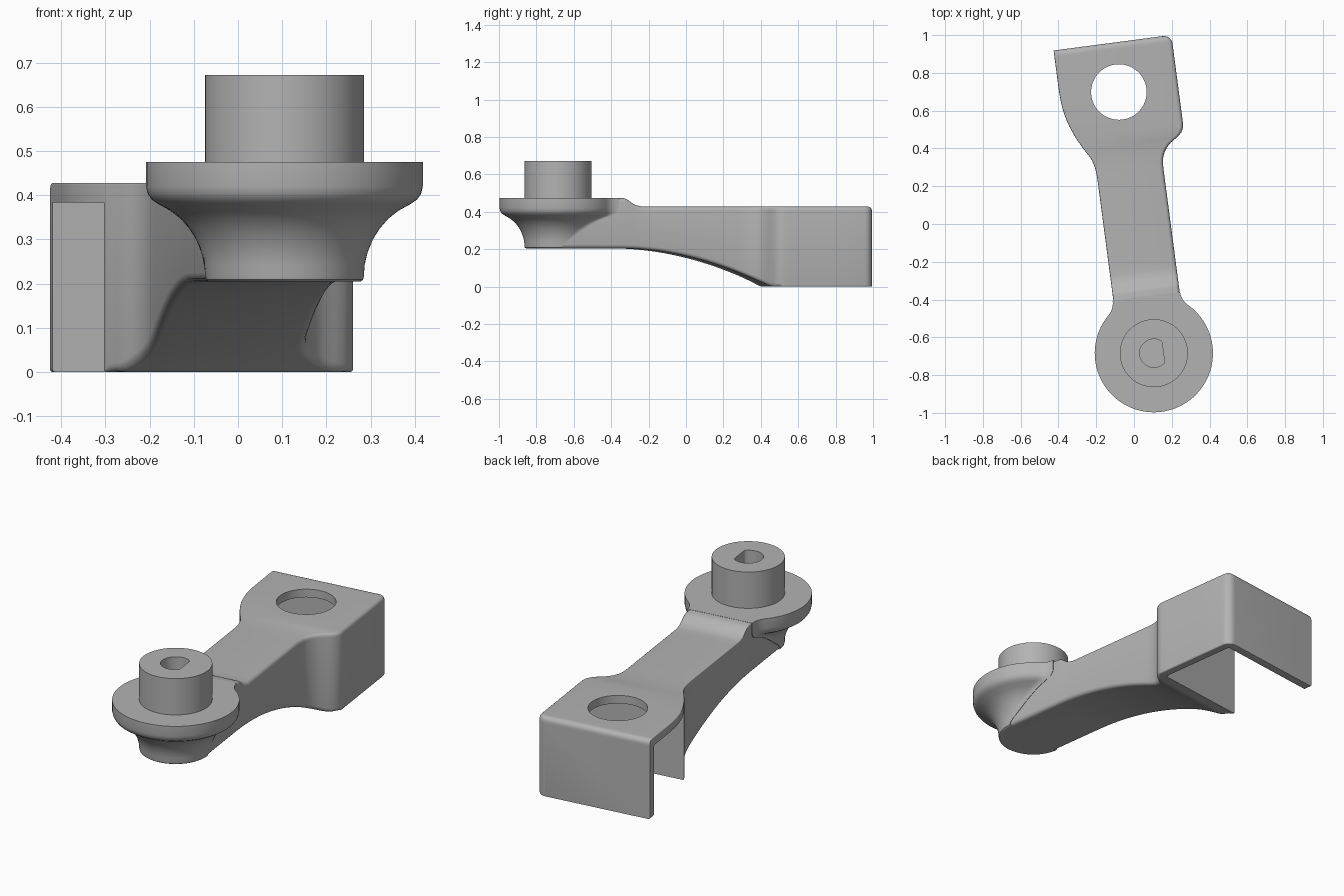
import bpy, bmesh, math
from mathutils import Matrix

if "Cube" in bpy.data.objects:
    bpy.data.objects.remove(bpy.data.objects["Cube"])

mat = bpy.data.materials.new("plain grey")
mat.diffuse_color = (0.45, 0.45, 0.45, 1)
mat.use_nodes = True
mat.node_tree.nodes["Principled BSDF"].inputs["Base Color"].default_value = mat.diffuse_color

# Lever frame: origin at the pivot, +y along the arm
PLACE = Matrix.Translation((0.105, -0.684, 0)) @ Matrix.Rotation(math.radians(7.5), 4, 'Z')
HALF = 0.18


def loft(name, rings):
    bm = bmesh.new()
    rows = [[bm.verts.new(p) for p in r] for r in rings]
    n = len(rows[0])
    for a, b in zip(rows, rows[1:]):
        for i in range(n):
            j = (i + 1) % n
            bm.faces.new((a[i], a[j], b[j], b[i]))
    bm.faces.new(rows[0][::-1])
    bm.faces.new(rows[-1])
    bmesh.ops.remove_doubles(bm, verts=bm.verts, dist=0.0002)
    bmesh.ops.dissolve_degenerate(bm, edges=bm.edges, dist=0.0001)
    bmesh.ops.recalc_face_normals(bm, faces=bm.faces)
    me = bpy.data.meshes.new(name)
    bm.to_mesh(me)
    bm.free()
    me.materials.append(mat)
    ob = bpy.data.objects.new(name, me)
    ob.matrix_world = PLACE
    bpy.context.collection.objects.link(ob)
    return ob


def prism(name, outline, z0, z1):
    return loft(name, [[(x, y, z) for x, y in outline] for z in (z0, z1)])


def circle(r, cx=0, cy=0, n=64):
    return [(cx + r * math.cos(i * math.tau / n), cy + r * math.sin(i * math.tau / n)) for i in range(n)]


def cut(target, cutter):
    m = target.modifiers.new("cut", 'BOOLEAN')
    m.operation = 'DIFFERENCE'
    m.solver = 'EXACT'
    m.object = cutter
    bpy.context.view_layer.objects.active = target
    bpy.ops.object.modifier_apply(modifier=m.name)
    bpy.data.objects.remove(cutter)


def smooth(ob):
    bpy.ops.object.select_all(action='DESELECT')
    ob.select_set(True)
    bpy.context.view_layer.objects.active = ob
    bpy.ops.object.shade_smooth_by_angle(angle=math.radians(32))


def curve(points, t):
    # monotone smooth interpolation through a few points
    if t <= points[0][0]:
        return points[0][1]
    d = [(b[1] - a[1]) / (b[0] - a[0]) for a, b in zip(points, points[1:])]
    m = [0] + [2 * p * q / (p + q) if p * q > 0 else 0 for p, q in zip(d, d[1:])] + [0]
    for i, (a, b) in enumerate(zip(points, points[1:])):
        if t <= b[0]:
            h = b[0] - a[0]
            s = (t - a[0]) / h
            return (a[1] * (1 + 2 * s) * (1 - s) ** 2 + m[i] * h * s * (1 - s) ** 2
                    + b[1] * s * s * (3 - 2 * s) + m[i + 1] * h * s * s * (s - 1))
    return points[-1][1]


# Arm and head: rounded sections along the lever
LEFT = [(0.94, -0.176), (1.0, -0.179), (1.055, -0.192), (1.12, -0.228), (1.205, -0.27),
        (1.29, -0.299), (1.38, -0.314), (1.46, -0.317)]
RIGHT = [(0.96, 0.178), (1.014, 0.183), (1.053, 0.199), (1.089, 0.229), (1.127, 0.284),
         (1.15, 0.303), (1.18, 0.312)]
TOP = [(0.33, 0.474), (0.355, 0.464), (0.385, 0.442), (0.41, 0.433), (0.44, 0.428)]


def section(v):
    left, right, top = curve(LEFT, v), curve(RIGHT, v), curve(TOP, v)
    bottom = max(0.0, 0.205 - 0.305 * max(0, v - 0.3) ** 2)
    e = v - 1.613                                    # rounded rear corner and rear top edge
    if e > 0:
        right -= 0.045 - math.sqrt(max(0, 0.045 ** 2 - e * e))
    e = v - 1.633
    if e > 0:
        top -= 0.025 - math.sqrt(max(0, 0.025 ** 2 - e * e))
    rb = 0.02 if v < 1.17 else 0.008
    pts = []
    for cx, cz, r, a0 in ((left, bottom, rb, 180), (right, bottom, rb, 270),
                          (right, top, 0.02, 0), (left, top, 0.004, 90)):
        ox = cx + r if cx == left else cx - r
        oz = cz + r if cz == bottom else cz - r
        for k in range(5):
            a = math.radians(a0 + 22.5 * k)
            pts.append((ox + r * math.cos(a), v, oz + r * math.sin(a)))
    return pts


stations = [0, 0.2, 0.33] + [0.345 + 0.015 * i for i in range(7)]
stations += [0.48 + 0.04 * i for i in range(12)] + [0.945 + 0.015 * i for i in range(17)]
stations += [1.22 + 0.03 * i for i in range(9)] + [1.613]
stations += [1.613 + 0.045 * math.sin(math.radians(15 * i)) for i in range(1, 7)]
arm = loft("lever_arm", [section(v) for v in sorted(stations)])

# Hollow under the head, open below and on the left
cut(arm, prism("head_hollow", [(-0.6, 1.176), (0.268, 1.176), (0.268, 1.615), (-0.6, 1.615)], -0.1, 0.384))
cut(arm, prism("head_hole", circle(0.147, -0.003, 1.395), 0.3, 0.6))
smooth(arm)


# Pivot flange: stacked outlines, each filleted into the arm sides
def keyhole(r, z, f=0.1):
    half = min(r, HALF)
    vf = math.sqrt(max(0, (r + f) ** 2 - (half + f) ** 2))
    a = math.atan2(half + f, vf)
    side = []
    for k in range(9):                               # fillet from arm side to circle
        t = math.pi + (math.pi / 2 - a) * k / 8
        side.append((half + f + f * math.cos(t), vf + f * math.sin(t), z))
    for k in range(1, 33):                           # circle round to the front
        t = a + (math.pi - a) * k / 32
        side.append((r * math.sin(t), r * math.cos(t), z))
    return side + [(-x, y, z) for x, y, z in side[-2::-1]]


NECK = [(0.172, 0.205), (0.178, 0.209), (0.18, 0.217), (0.181, 0.24), (0.188, 0.27), (0.2, 0.3),
        (0.216, 0.325), (0.235, 0.347), (0.258, 0.365), (0.285, 0.38), (0.3, 0.39),
        (0.309, 0.403), (0.313, 0.42), (0.313, 0.475)]
smooth(loft("pivot_flange", [keyhole(r, z) for r, z in NECK]))

# Pivot boss with a D-shaped socket
boss = prism("pivot_boss", circle(HALF), 0.47, 0.672)
cut(boss, prism("socket", [(min(x, 0.05), y) for x, y in circle(0.075)], 0.476, 0.8))
smooth(boss)
